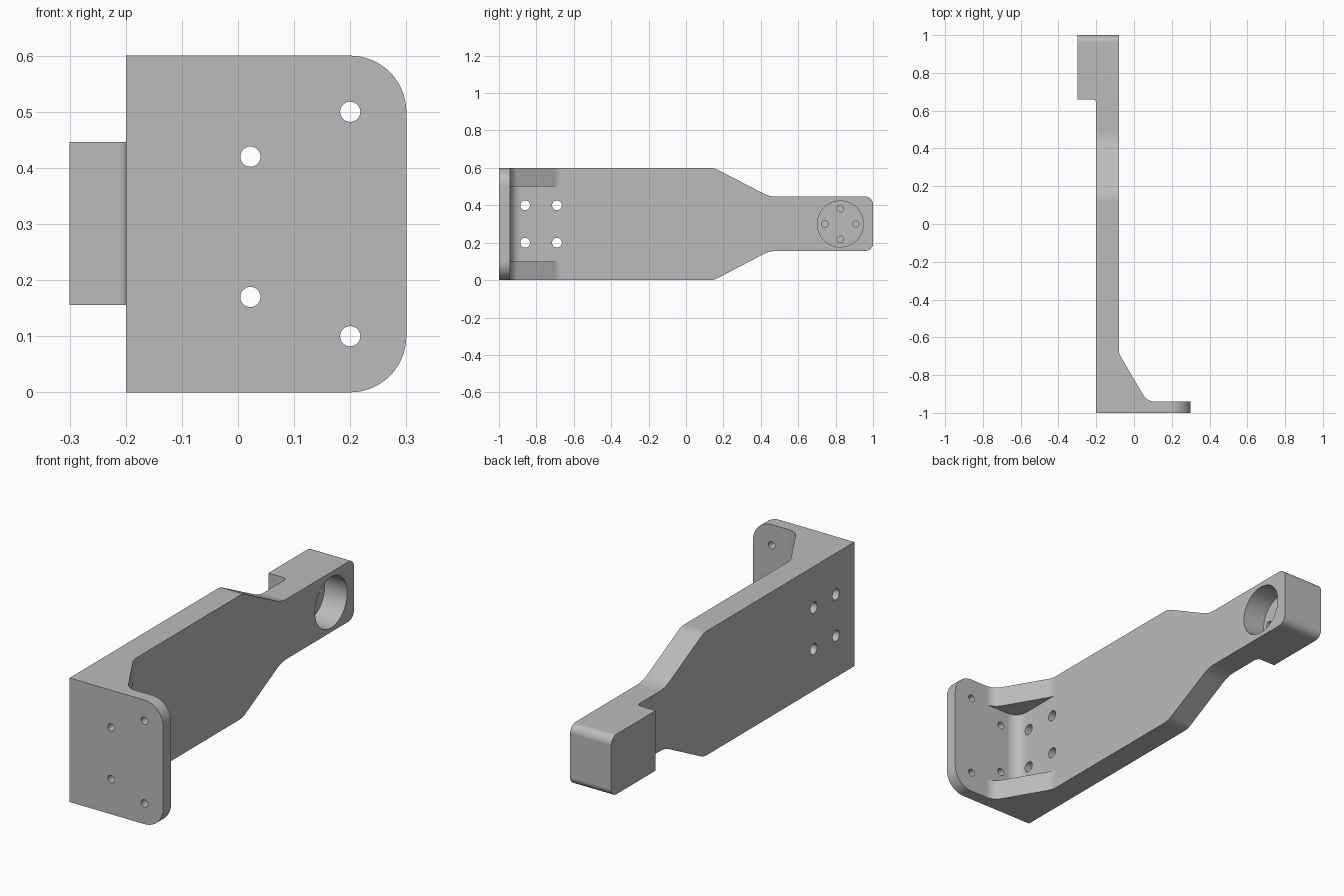
import bpy, bmesh, math
from mathutils import Vector, Matrix

cube = bpy.data.objects.get("Cube")
if cube:
    bpy.data.objects.remove(cube, do_unlink=True)

grey = bpy.data.materials.new("machined_grey")
grey.use_nodes = True
grey.diffuse_color = (0.5, 0.5, 0.5, 1)
grey.node_tree.nodes["Principled BSDF"].inputs["Base Color"].default_value = (0.5, 0.5, 0.5, 1)

# How 2D outline coordinates (a, b) and height h map to 3D for each axis
PLACE = {"x": lambda a, b, h: (h, a, b),
         "y": lambda a, b, h: (a, h, b),
         "z": lambda a, b, h: (a, b, h)}


def rounded(points, steps=10):
    """Outline from (a, b) or (a, b, corner radius) points."""
    out = []
    for i, point in enumerate(points):
        p = Vector(point[:2])
        if len(point) == 2:
            out.append(p)
            continue
        r = point[2]
        d1 = (Vector(points[i - 1][:2]) - p).normalized()
        d2 = (Vector(points[(i + 1) % len(points)][:2]) - p).normalized()
        half = d1.angle(d2) / 2
        centre = p + (d1 + d2).normalized() * r / math.sin(half)
        start = p + d1 * r / math.tan(half) - centre
        end = p + d2 * r / math.tan(half) - centre
        sweep = math.pi - 2 * half
        if start.x * end.y - start.y * end.x < 0:
            sweep = -sweep
        out += [centre + Matrix.Rotation(sweep * k / steps, 2) @ start
                for k in range(steps + 1)]
    return out


def circle(a, b, r, sides=32):
    return [(a + r * math.cos(k * math.tau / sides),
             b + r * math.sin(k * math.tau / sides)) for k in range(sides)]


def prism(name, outlines, axis, low, high):
    """Extrude one or more outlines along an axis into one object."""
    bm = bmesh.new()
    for outline in outlines:
        rings = [[bm.verts.new(PLACE[axis](a, b, h)) for a, b in outline]
                 for h in (low, high)]
        for ring in rings:
            bm.faces.new(ring)
        for i in range(len(outline)):
            bm.faces.new((rings[0][i - 1], rings[0][i], rings[1][i], rings[1][i - 1]))
    bmesh.ops.recalc_face_normals(bm, faces=bm.faces)
    mesh = bpy.data.meshes.new(name)
    bm.to_mesh(mesh)
    bm.free()
    mesh.materials.append(grey)
    obj = bpy.data.objects.new(name, mesh)
    bpy.context.collection.objects.link(obj)
    return obj


def combine(body, tool, operation):
    """Apply a boolean to the body and discard the tool."""
    tool.hide_render = True
    mod = body.modifiers.new(tool.name, "BOOLEAN")
    mod.operation = operation
    mod.solver = "EXACT"
    mod.object = tool
    bpy.context.view_layer.objects.active = body
    bpy.ops.object.modifier_apply(modifier=mod.name)
    bpy.data.objects.remove(tool, do_unlink=True)


# Plan outline: flange, sloped gusset, arm and stepped end block
bracket = prism("arm_bracket", [rounded([
    (-0.2, -1), (0.4, -1), (0.4, -0.94), (0.069, -0.94, 0.07),
    (-0.08, -0.685, 0.07), (-0.08, 1.1), (-0.3, 1.1), (-0.3, 0.66),
    (-0.2, 0.66, 0.02)])], "z", -0.1, 0.7)

# Rounded flange corners
combine(bracket, prism("flange_outline", [rounded([
    (-0.4, 0), (0.3, 0, 0.1), (0.3, 0.6, 0.1), (-0.4, 0.6)], 16)],
    "y", -1.1, 1.2), "INTERSECT")

# Side outline: arm tapering to the end block
combine(bracket, prism("arm_outline", [rounded([
    (-1.1, 0), (0.15, 0, 0.1), (0.447, 0.156, 0.16), (1, 0.156, 0.04),
    (1, 0.446, 0.04), (0.447, 0.446, 0.16), (0.15, 0.6, 0.1), (-1.1, 0.6)])],
    "x", -0.5, 0.5), "INTERSECT")

# Pocket between the upper and lower gussets
combine(bracket, prism("gusset_pocket", [rounded([
    (-0.08, -0.94, 0.06), (0.2, -0.94), (0.2, -0.6), (-0.08, -0.6)])],
    "z", 0.1, 0.5), "DIFFERENCE")

# Flange and arm bolt holes
combine(bracket, prism("flange_holes", [circle(x, z, 0.018) for x, z in (
    (0.022, 0.17), (0.022, 0.42), (0.2, 0.1), (0.2, 0.5))],
    "y", -1.1, -0.9), "DIFFERENCE")
combine(bracket, prism("arm_holes", [circle(y, z, 0.026)
    for y in (-0.86, -0.69) for z in (0.2, 0.4)], "x", -0.3, 0), "DIFFERENCE")

# Bore in the end block with four blind holes in its floor
combine(bracket, prism("end_bore", [circle(0.825, 0.3, 0.123, 64)],
    "x", -0.2, 0), "DIFFERENCE")
combine(bracket, prism("bore_floor_holes", [
    circle(0.825 + 0.083 * dy, 0.3 + 0.083 * dz, 0.018, 24)
    for dy, dz in ((1, 0), (-1, 0), (0, 1), (0, -1))],
    "x", -0.26, -0.15), "DIFFERENCE")

# Smooth fillets, crisp edges
bpy.ops.object.select_all(action="DESELECT")
bracket.select_set(True)
bpy.context.view_layer.objects.active = bracket
bpy.ops.object.shade_smooth_by_angle(angle=math.radians(25))
weighted = bracket.modifiers.new("face_weighted_normals", "WEIGHTED_NORMAL")
weighted.keep_sharp = True
